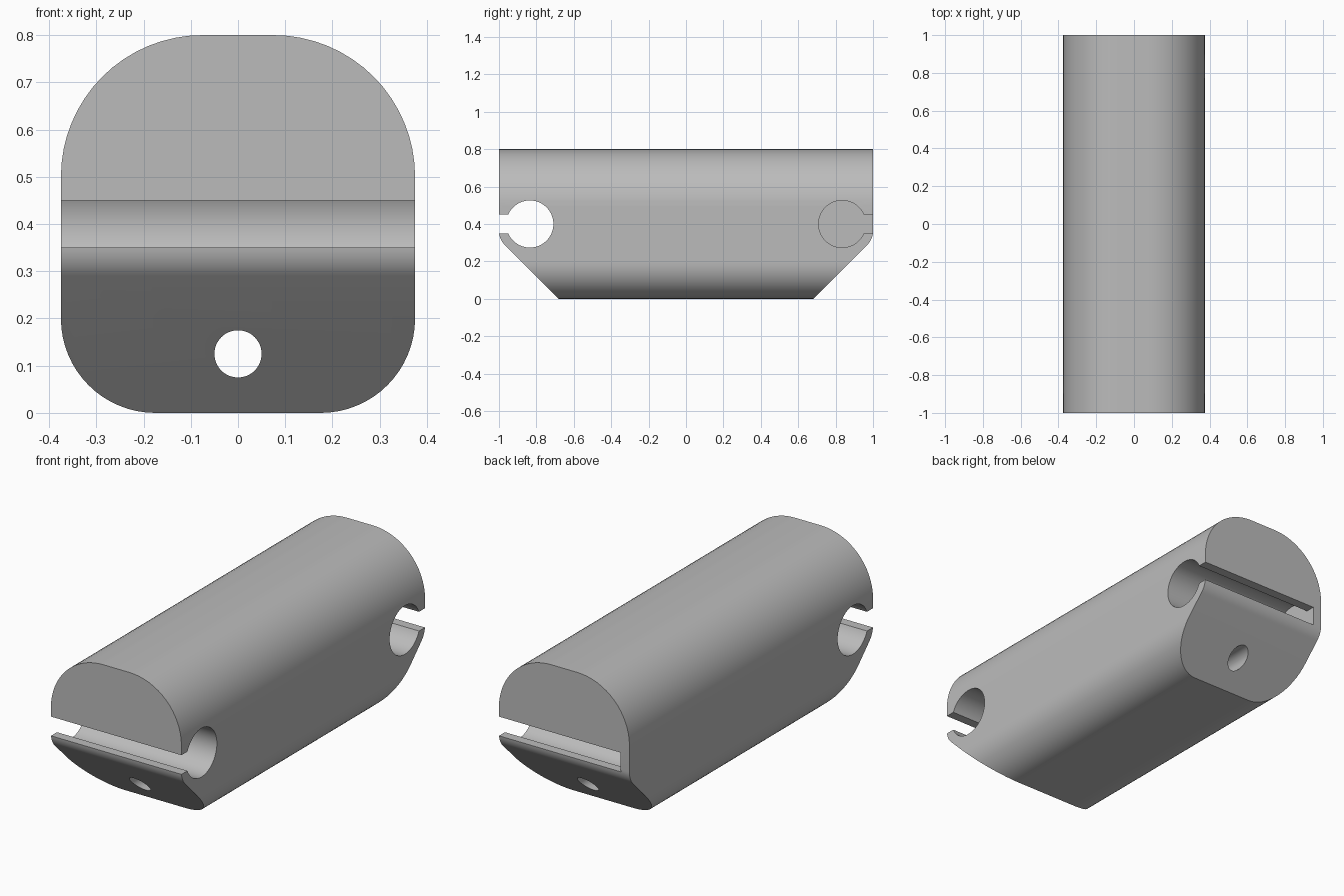
import bpy
import bmesh
from math import sin, cos, pi, radians, asin
from mathutils import Vector

cube = bpy.data.objects.get("Cube")
if cube:
    bpy.data.objects.remove(cube, do_unlink=True)

grey = bpy.data.materials.new("plain grey")
grey.use_nodes = True
colour = (0.5, 0.5, 0.5, 1)
grey.diffuse_color = colour
grey.node_tree.nodes["Principled BSDF"].inputs["Base Color"].default_value = colour


def arc(cx, cz, r, start, end, steps=16):
    """Points along an arc, angles in degrees."""
    angles = [radians(start + (end - start) * i / steps) for i in range(steps + 1)]
    return [(cx + r * cos(a), cz + r * sin(a)) for a in angles]


def prism(name, outline, axis, start, end):
    """Extrude an outline (across, z) along x or y."""
    bm = bmesh.new()
    place = (lambda u, z: (start, u, z)) if axis == "x" else (lambda u, z: (u, start, z))
    face = bm.faces.new([bm.verts.new(place(u, z)) for u, z in outline])
    swept = bmesh.ops.extrude_face_region(bm, geom=[face])["geom"]
    shift = Vector((end - start, 0, 0) if axis == "x" else (0, end - start, 0))
    bmesh.ops.translate(bm, vec=shift, verts=[v for v in swept if isinstance(v, bmesh.types.BMVert)])
    bmesh.ops.recalc_face_normals(bm, faces=bm.faces)
    mesh = bpy.data.meshes.new(name)
    bm.to_mesh(mesh)
    bm.free()
    mesh.materials.append(grey)
    obj = bpy.data.objects.new(name, mesh)
    bpy.context.collection.objects.link(obj)
    return obj


def carve(body, cutter, operation="DIFFERENCE"):
    """Apply a boolean, then discard the cutter."""
    mod = body.modifiers.new("cut", "BOOLEAN")
    mod.operation, mod.solver, mod.object = operation, "EXACT", cutter
    bpy.context.view_layer.objects.active = body
    bpy.ops.object.modifier_apply(modifier=mod.name)
    bpy.data.objects.remove(cutter, do_unlink=True)


# Rounded bar running front to back
section = (arc(0.075, 0.5, 0.3, 0, 90) + arc(-0.075, 0.5, 0.3, 90, 180)
           + arc(-0.175, 0.2, 0.2, 180, 270) + arc(0.175, 0.2, 0.2, 270, 360))
body = prism("slotted_bar", section, "y", -1.1, 1.1)

# Side outline: square top ends, sloped undersides with a rounded nose
nose = arc(0.9, 0.361, 0.1, -45, 0, 8)
half = [(0.68, 0), *nose, (1, 0.8)]
lower = [(0.68 - 0.1, -0.1)]
half = [(0.58, -0.1), *nose, (1, 0.9)]
mirrored = [(-y, z) for y, z in reversed(half)]
carve(body, prism("side_outline", half + mirrored, "x", -0.5, 0.5), "INTERSECT")

# Keyhole channels: open both sides in front, closed on one side at the back
gap = asin(0.05 / 0.126) * 180 / pi
keyhole = arc(0.835, 0.4, 0.126, gap, 360 - gap, 64) + [(1.1, 0.35), (1.1, 0.45)]
carve(body, prism("back_channel", keyhole, "x", -0.325, 0.5))
carve(body, prism("front_channel", [(-y, z) for y, z in keyhole], "x", -0.5, 0.5))

# Round bore through the whole length
bore = arc(0, 0.125, 0.05, 0, 360, 48)[:-1]
carve(body, prism("bore", bore, "y", -1.2, 1.2))

# Smooth curves with sharp edges
bpy.ops.object.select_all(action="DESELECT")
body.select_set(True)
bpy.context.view_layer.objects.active = body
bpy.ops.object.shade_smooth_by_angle(angle=radians(30))
